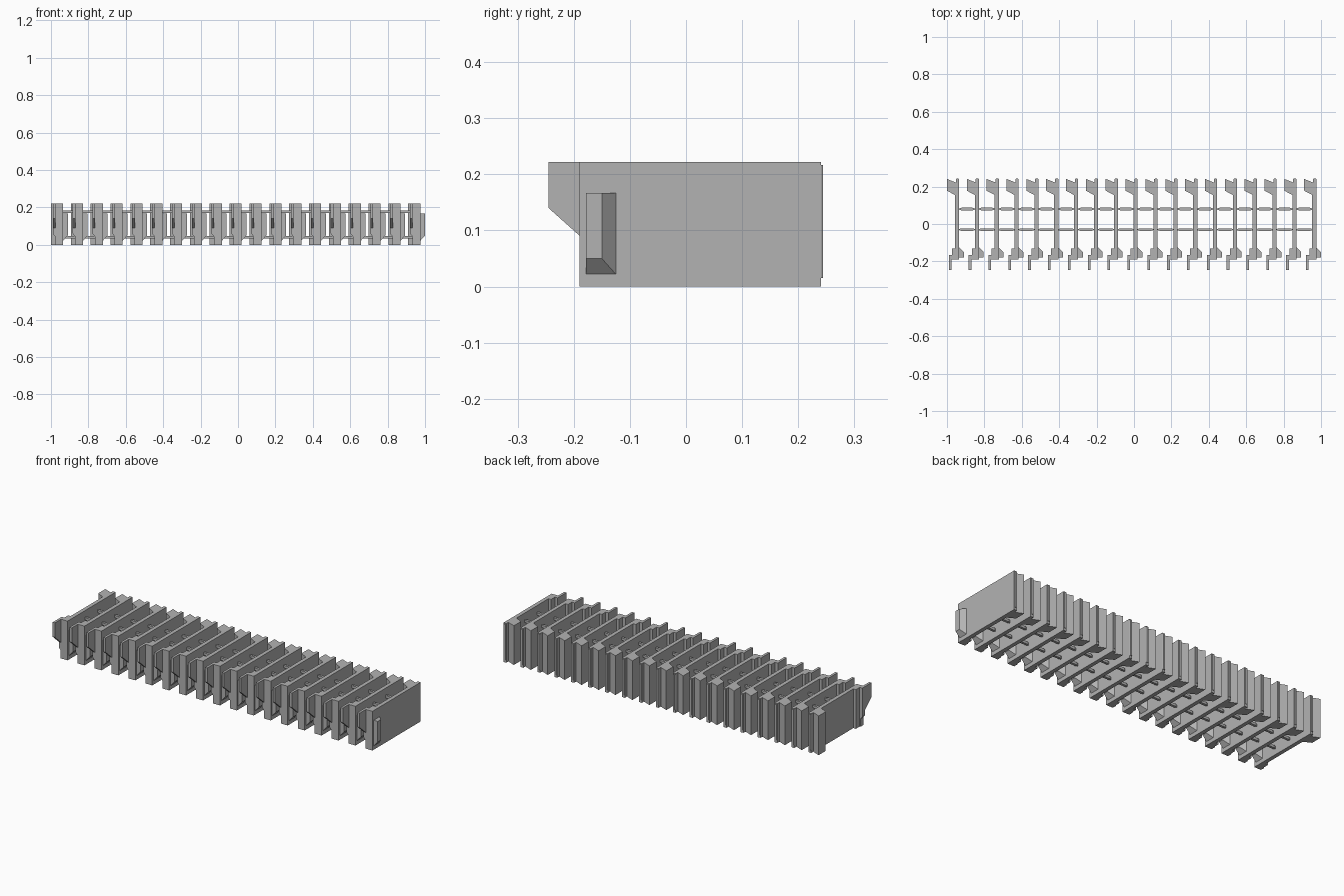
import bpy, bmesh

if "Cube" in bpy.data.objects:
    bpy.data.objects.remove(bpy.data.objects["Cube"])

COUNT, PITCH = 19, 1.91 / 18
H = 0.222

grey = bpy.data.materials.new("light grey")
grey.diffuse_color = (0.45, 0.45, 0.45, 1)
grey.use_nodes = True
grey.node_tree.nodes["Principled BSDF"].inputs["Base Color"].default_value = grey.diffuse_color


def finish(name, bm):
    bmesh.ops.recalc_face_normals(bm, faces=bm.faces)
    mesh = bpy.data.meshes.new(name)
    bm.to_mesh(mesh)
    bm.free()
    mesh.materials.append(grey)
    obj = bpy.data.objects.new(name, mesh)
    bpy.context.collection.objects.link(obj)
    return obj


def loft(name, a, b):
    """Solid between two matching outlines."""
    bm = bmesh.new()
    va, vb = [bm.verts.new(p) for p in a], [bm.verts.new(p) for p in b]
    n = len(va)
    bm.faces.new(va)
    bm.faces.new(vb[::-1])
    for i in range(n):
        bm.faces.new((va[i], vb[i], vb[(i + 1) % n], va[(i + 1) % n]))
    return finish(name, bm)


def prism_z(name, pts, z0, z1):
    return loft(name, [(x, y, z0) for x, y in pts], [(x, y, z1) for x, y in pts])


def prism_x(name, pts, x0, x1):
    return loft(name, [(x0, y, z) for y, z in pts], [(x1, y, z) for y, z in pts])


def prism_y(name, pts, y0, y1):
    return loft(name, [(x, y0, z) for x, z in pts], [(x, y1, z) for x, z in pts])


def repeat(obj, count):
    mod = obj.modifiers.new("row", 'ARRAY')
    mod.count = count
    mod.use_relative_offset = False
    mod.use_constant_offset = True
    mod.constant_offset_displace = (PITCH, 0, 0)


# One module, standing at the left end of the row
L = -1.0
R = L + 0.065
parts = [
    # Thin side wall and grooved rear post in one outline
    prism_z("wall_and_rear_post", [
        (R, -0.19), (R, 0.241), (R - 0.018, 0.241), (R - 0.018, 0.222),
        (L, 0.241), (L, 0.178), (R - 0.022, 0.155), (R - 0.022, -0.19)], 0, H),
    # Front flange, narrower at the foot
    prism_y("front_flange", [
        (R - 0.021, 0), (R - 0.021, H), (L + 0.01, H), (L + 0.01, 0.06),
        (L + 0.022, 0.045), (L + 0.022, 0)], -0.19, -0.165),
    prism_z("flange_rib", [(L + 0.027, -0.166), (L + 0.027, -0.131),
                           (R - 0.021, -0.131), (R - 0.021, -0.166)], 0, H),
    # Forward tab with a sloping lower edge
    prism_x("front_tab", [(-0.189, 0.09), (-0.245, 0.14), (-0.245, H), (-0.189, H)],
            L + 0.01, L + 0.024),
    # Side hook with tapered rear and bottom
    loft("side_hook",
         [(R, -0.178, 0.022), (R, -0.125, 0.022), (R, -0.125, 0.167), (R, -0.178, 0.167)],
         [(R + 0.025, -0.178, 0.05), (R + 0.025, -0.15, 0.05),
          (R + 0.025, -0.15, 0.167), (R + 0.025, -0.178, 0.167)]),
    # Slim rib on the rear edge
    prism_z("rear_rib", [(R - 0.016, 0.24), (R - 0.014, 0.244),
                         (R - 0.004, 0.244), (R - 0.002, 0.24)], 0.015, 0.217),
]
for part in parts:
    repeat(part, COUNT)

# Spacer rods with tapered tips between neighbouring walls
x0, x1 = R, R + PITCH - 0.022
for y in (0.08, -0.03):
    for z, tag in ((0.177, "upper"), (0.04, "lower")):
        outline = [(x0, y - 0.003), (x0 + 0.012, y - 0.007), (x1 - 0.012, y - 0.007),
                   (x1, y - 0.003), (x1, y + 0.003), (x1 - 0.012, y + 0.007),
                   (x0 + 0.012, y + 0.007), (x0, y + 0.003)]
        rod = prism_z(tag + "_spacer_rod", outline, z - 0.007, z + 0.007)
        repeat(rod, COUNT - 1)
